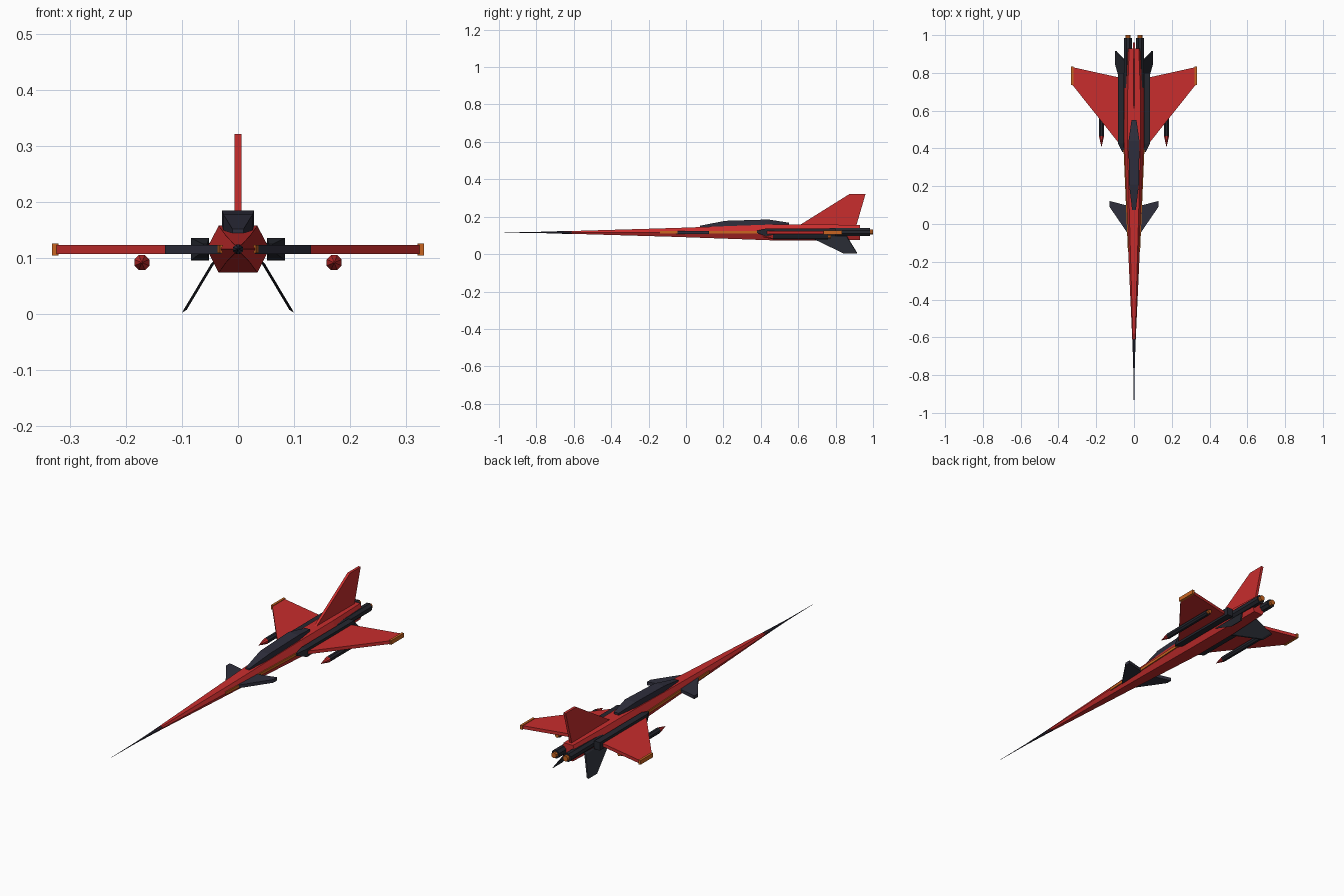
import bpy, bmesh
from math import cos, sin, pi
from mathutils import Vector

if "Cube" in bpy.data.objects:
    bpy.data.objects.remove(bpy.data.objects["Cube"], do_unlink=True)

AXIS = 0.116  # height of the body centreline


def material(name, rgb):
    m = bpy.data.materials.new(name)
    m.use_nodes = True
    m.diffuse_color = (*rgb, 1)
    bsdf = m.node_tree.nodes["Principled BSDF"]
    bsdf.inputs["Base Color"].default_value = (*rgb, 1)
    bsdf.inputs["Roughness"].default_value = 0.6
    return m


RED = material("red", (0.58, 0.026, 0.026))
SLATE = material("dark slate", (0.028, 0.028, 0.046))
DARK = material("gunmetal", (0.018, 0.020, 0.028))
ORANGE = material("orange", (0.58, 0.13, 0.015))


def loft(name, rings, mat, mirror=False):
    """Skin a row of matching rings, cap both ends, optionally mirror in x."""
    bm = bmesh.new()
    rows = [[bm.verts.new(p) for p in ring] for ring in rings]
    n = len(rows[0])
    for a, b in zip(rows, rows[1:]):
        for i in range(n):
            j = (i + 1) % n
            bm.faces.new((a[i], a[j], b[j], b[i]))
    bm.faces.new(rows[0])
    bm.faces.new(rows[-1])
    bmesh.ops.recalc_face_normals(bm, faces=bm.faces)
    mesh = bpy.data.meshes.new(name)
    bm.to_mesh(mesh)
    bm.free()
    mesh.materials.append(mat)
    ob = bpy.data.objects.new(name, mesh)
    bpy.context.collection.objects.link(ob)
    if mirror:
        mod = ob.modifiers.new("mirror", "MIRROR")
        mod.use_mirror_merge = False
    return ob


def rect(y, x0, x1, z0, z1):
    return [(x0, y, z0), (x1, y, z0), (x1, y, z1), (x0, y, z1)]


def circle(y, r, x=0, z=AXIS, n=8):
    return [(x + r * cos(2 * pi * (i + .5) / n), y, z + r * sin(2 * pi * (i + .5) / n))
            for i in range(n)]


def hexagon(y, w, h):
    """Flat-topped hexagon with side corners at +-w."""
    t = w * 0.62
    return [(x, y, AXIS + z) for x, z in
            ((w, 0), (t, h), (-t, h), (-w, 0), (-t, -h), (t, -h))]


def plate(name, outline, normal, thick, mat, mirror=False):
    """Flat panel of even thickness around a planar outline."""
    off = Vector(normal).normalized() * thick / 2
    pts = [Vector(p) for p in outline]
    return loft(name, [[p - off for p in pts], [p + off for p in pts]], mat, mirror)


# Body and needle nose
loft("fuselage", [hexagon(-.66, .007, .006), hexagon(-.05, .035, .024),
                  hexagon(.45, .056, .042), hexagon(.70, .054, .042),
                  hexagon(.93, .041, .040)], RED)
loft("nose_probe", [circle(-1, .0006), circle(-.8, .003), circle(-.61, .0095)], SLATE)

# Canopy
loft("canopy", [rect(y, -w, w, .13, z) for y, w, z in
                ((.075, .010, .152), (.21, .026, .178), (.44, .029, .185), (.55, .013, .168))], SLATE)

# Side stripes follow the widening body
loft("side_stripe", [rect(-.14, .024, .0325, .109, .123),
                     rect(.40, .040, .0555, .109, .123)], ORANGE, True)

# Wings, tip rails and canards
UP = (0, 0, 1)
plate("wing", [(.03, .365, .115), (.325, .735, .115), (.325, .83, .115), (.03, .765, .115)],
      UP, .016, RED, True)
loft("wing_tip_rail", [rect(.735, .321, .333, .105, .126),
                       rect(.835, .321, .333, .105, .126)], ORANGE, True)
plate("canard", [(.025, -.062, .115), (.131, .093, .115), (.131, .122, .115), (.025, .095, .115)],
      UP, .016, SLATE, True)

# Tail fin and splayed ventral fins
plate("tail_fin", [(0, .60, .15), (0, .875, .322), (0, .96, .322), (0, .91, .15)],
      (1, 0, 0), .013, RED)
plate("ventral_fin", [(.043, .66, .094), (.096, .845, .005), (.096, .915, .005), (.043, .86, .094)],
      (.089, 0, -.053), .010, DARK, True)

# Intakes with tapered lips
loft("intake", [rect(.38, .055, .062, .113, .125), rect(.425, .052, .084, .096, .136),
                rect(.80, .052, .084, .096, .136)], DARK, True)

# Engines and nozzles
loft("engine", [circle(y, .022, .032, .118) for y in (.72, .985)], DARK, True)
loft("nozzle", [circle(y, .014, .032, .118) for y in (.96, 1)], ORANGE, True)

# Underwing missiles
MX, MZ = .172, .092
loft("missile_body", [circle(y, .0145, MX, MZ) for y in (.465, .76)], DARK, True)
loft("missile_tip", [circle(.41, .001, MX, MZ), circle(.465, .0145, MX, MZ)], RED, True)
loft("missile_nozzle", [circle(y, .010, MX, MZ) for y in (.75, .775)], ORANGE, True)
